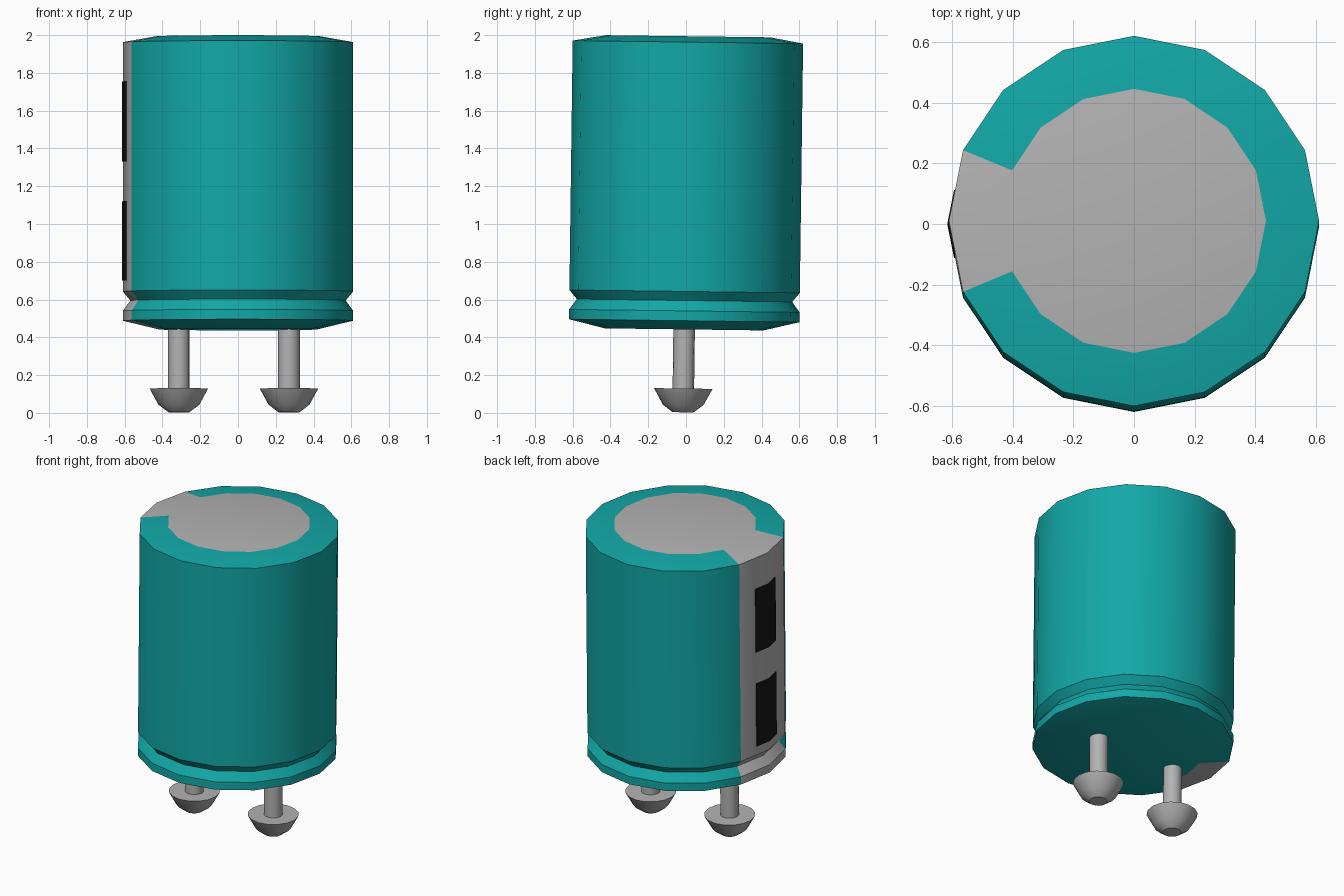
import bpy, bmesh, math
from mathutils import Matrix, Vector

if "Cube" in bpy.data.objects:
    bpy.data.objects.remove(bpy.data.objects["Cube"])

SIDES = 16
# The whole part leans very slightly backwards about its middle
LEAN = (Matrix.Translation((0, 0, 1.2)) @ Matrix.Rotation(math.radians(-0.75), 4, 'X')
        @ Matrix.Translation((0, 0, -1.2)))


def material(name, rgb):
    m = bpy.data.materials.new(name)
    m.use_nodes = True
    m.diffuse_color = (*rgb, 1)
    m.node_tree.nodes["Principled BSDF"].inputs["Base Color"].default_value = (*rgb, 1)
    return m


teal = material("teal", (0.006, 0.39, 0.385))
grey = material("grey", (0.45, 0.45, 0.45))
black = material("black", (0.008, 0.008, 0.008))


def finish(name, bm, mats):
    """Turn a bmesh into a leaning object, smooth except at sharp edges."""
    bmesh.ops.recalc_face_normals(bm, faces=bm.faces)
    bm.transform(LEAN)
    mesh = bpy.data.meshes.new(name)
    bm.to_mesh(mesh)
    bm.free()
    ob = bpy.data.objects.new(name, mesh)
    bpy.context.collection.objects.link(ob)
    for m in mats:
        mesh.materials.append(m)
    bpy.ops.object.select_all(action='DESELECT')
    ob.select_set(True)
    bpy.context.view_layer.objects.active = ob
    bpy.ops.object.shade_smooth_by_angle(angle=math.radians(30))
    return ob


def lathe(profile, x=0.0):
    """Closed solid from (radius, z) points, listed bottom to top."""
    bm = bmesh.new()
    rings = []
    for r, z in profile:
        rings.append([bm.verts.new((x + r * math.cos(a), r * math.sin(a), z))
                      for a in (math.tau * i / SIDES for i in range(SIDES))])
    for low, high in zip(rings, rings[1:]):
        for i in range(SIDES):
            j = (i + 1) % SIDES
            bm.faces.new((low[i], low[j], high[j], high[i]))
    bm.faces.new(rings[0])
    bm.faces.new(rings[-1])
    return bm


# Can with crimped groove; grey top disc and grey stripe down the -x side
bm = lathe([(0.42, 0.442), (0.61, 0.488), (0.61, 0.54), (0.57, 0.595),
            (0.61, 0.643), (0.61, 1.963), (0.435, 1.994)])
for f in bm.faces:
    c = f.calc_center_median()
    in_stripe = c.x < -0.3 and abs(c.y) < -c.x * math.tan(math.radians(22.5))
    top_disc = len(f.verts) == SIDES and c.z > 1.9
    f.material_index = 1 if in_stripe or top_disc else 0
finish("can_body", bm, [teal, grey])

# Black polarity marks folded over the ridge of the stripe
ridge, half = 0.61, 0.105
slope = math.tan(math.radians(11.25))
for name, z0, z1 in (("lower_mark", 0.70, 1.12), ("upper_mark", 1.33, 1.755)):
    bm = bmesh.new()
    loops = []
    for z in (z0, z1):
        outer = [(-(ridge + 0.004 - abs(y) * slope), y, z) for y in (-half, 0, half)]
        inner = [(x + 0.008, y, z) for x, y, z in reversed(outer)]
        loops.append([bm.verts.new(p) for p in outer + inner])
    for i in range(6):
        j = (i + 1) % 6
        bm.faces.new((loops[0][i], loops[0][j], loops[1][j], loops[1][i]))
    for loop in loops:
        bm.faces.new(loop)
    finish(name, bm, [black])

# Two pins, each ending in a tapered foot
for side, x in (("right", -0.313), ("left", 0.27)):
    finish(side + "_pin", lathe([(0.057, 0.10), (0.057, 0.46)], x), [grey])
    finish(side + "_foot", lathe([(0.055, 0.003), (0.108, 0.043), (0.155, 0.129)], x), [grey])
